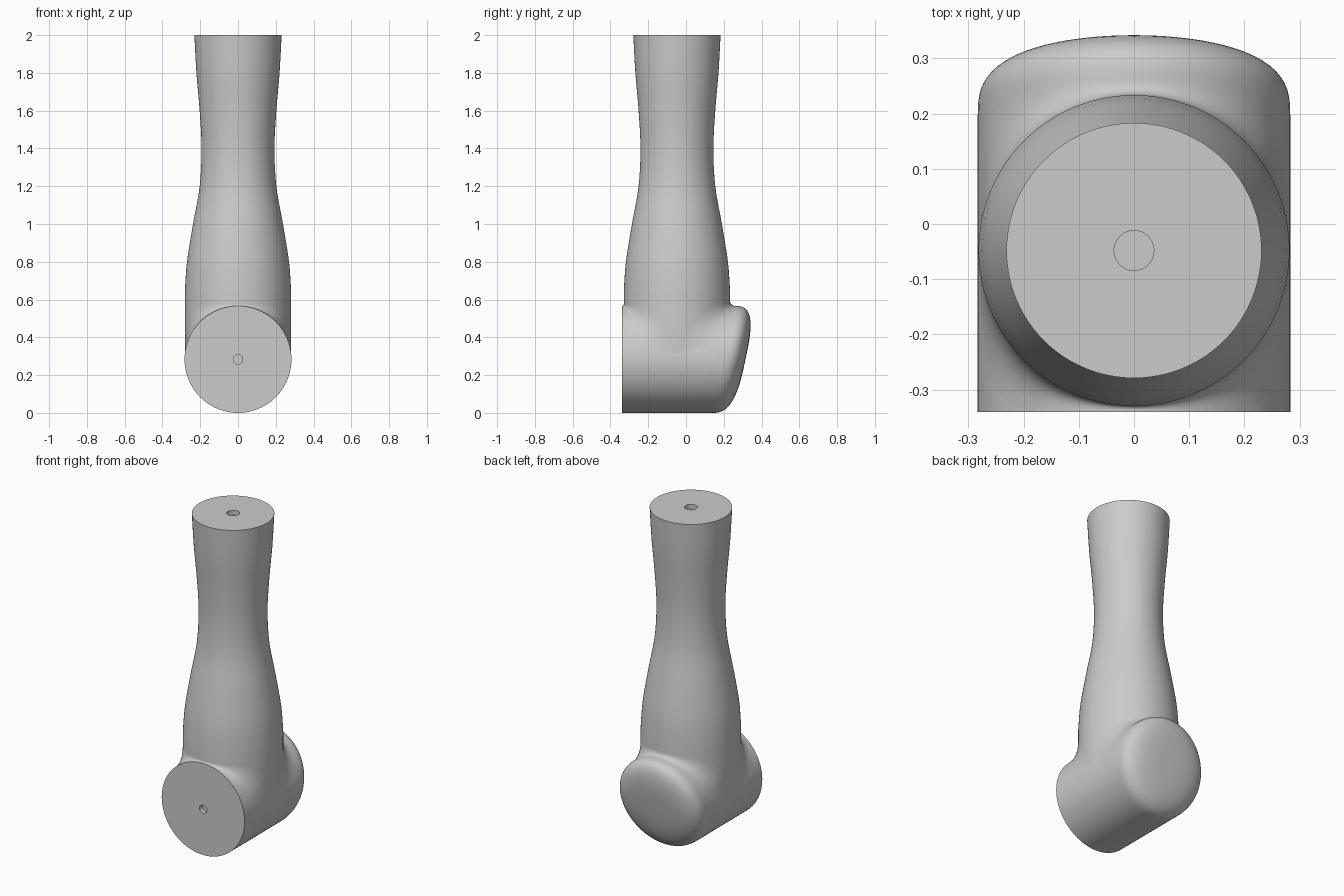
import bpy, bmesh, math

if "Cube" in bpy.data.objects:
    bpy.data.objects.remove(bpy.data.objects["Cube"])

R = 0.283          # joint barrel radius and centre height
ARM_Y = -0.048     # arm axis
ARM_R = 0.2815
N = 96
ANG = [2 * math.pi * i / N for i in range(N)]


def loft(name, rings, cap_start=False, cap_end=False):
    """Skin a list of equally sized closed rings."""
    bm = bmesh.new()
    vs = [[bm.verts.new(p) for p in ring] for ring in rings]
    for a, b in zip(vs, vs[1:]):
        for i in range(N):
            j = (i + 1) % N
            bm.faces.new((a[i], a[j], b[j], b[i]))
    if cap_start:
        bm.faces.new(vs[0])
    if cap_end:
        bm.faces.new(vs[-1])
    bmesh.ops.recalc_face_normals(bm, faces=bm.faces)
    me = bpy.data.meshes.new(name)
    bm.to_mesh(me)
    bm.free()
    ob = bpy.data.objects.new(name, me)
    bpy.context.collection.objects.link(ob)
    bpy.ops.object.select_all(action='DESELECT')
    ob.select_set(True)
    bpy.context.view_layer.objects.active = ob
    bpy.ops.object.shade_smooth_by_angle(angle=math.radians(35))
    return ob


def arm_ring(r, z):
    return [(r * math.cos(a), ARM_Y + r * math.sin(a), z) for a in ANG]


def barrel_ring(r, y):
    """Ring around the y axis; y is a function of the height ratio u."""
    return [(r * math.cos(a), y(r / R * math.sin(a)), R + r * math.sin(a)) for a in ANG]


def spline(pts, steps):
    """Catmull-Rom through (z, r) points."""
    out = []
    p = [pts[0]] + pts + [pts[-1]]
    for i in range(1, len(p) - 2):
        for s in range(steps):
            t = s / steps
            out.append(tuple(0.5 * (2 * b + (c - a) * t + (2 * a - 5 * b + 4 * c - d) * t * t
                                    + (3 * b - a - 3 * c + d) * t ** 3)
                             for a, b, c, d in zip(p[i - 1], p[i], p[i + 1], p[i + 2])))
    return out + [pts[-1]]


# Waisted arm with a shallow centre hole on top
profile = [(2.0, 0.231), (1.8, 0.220), (1.6, 0.203), (1.4, 0.193), (1.2, 0.203),
           (1.0, 0.238), (0.8, 0.270), (0.64, ARM_R)]
rings = [arm_ring(0.036, 1.97), arm_ring(0.036, 2.0)]
rings += [arm_ring(r, z) for z, r in spline(profile, 5)]

# Fillet blending the arm's foot into the barrel
STEPS = 8
for k in range(STEPS + 1):
    t = k / STEPS
    ring = []
    for a in ANG:
        c, s = math.cos(a), math.sin(a)
        x, y = ARM_R * c, ARM_Y + ARM_R * s
        z = R + math.sqrt(R * R - x * x)
        w = (0.03 + 0.12 * c * c) * min(1, 3 * abs(s))
        if s < 0:
            w = min(w, 0.339 + y)
        side = 1 if s > 0 else -1
        ring.append((x, y + side * w * t * t, z + w * (1 - t) ** 2))
    rings.append(ring)
loft("arm", rings, cap_start=True)

# Horizontal joint barrel, flat front with a small hole, slanted rear seam
def seam(u):
    return 0.145 + 0.105 * u

loft("joint_barrel", [
    barrel_ring(0.025, lambda u: -0.31),
    barrel_ring(0.025, lambda u: -0.34),
    barrel_ring(R, lambda u: -0.34),
    barrel_ring(R, seam)], cap_start=True)

# Tilted, rounded rear cover
cover = [barrel_ring(R, seam)]
M = 20
for k in range(M):
    f = math.pi / 2 * k / M
    rho = math.cos(f) ** (2 / 3)
    h = math.sin(f) ** (2 / 3)
    cover.append(barrel_ring(R * rho, lambda u, h=h: 0.195 + 0.06 * u + 0.12 * h))
loft("rear_cover", cover, cap_end=True)
